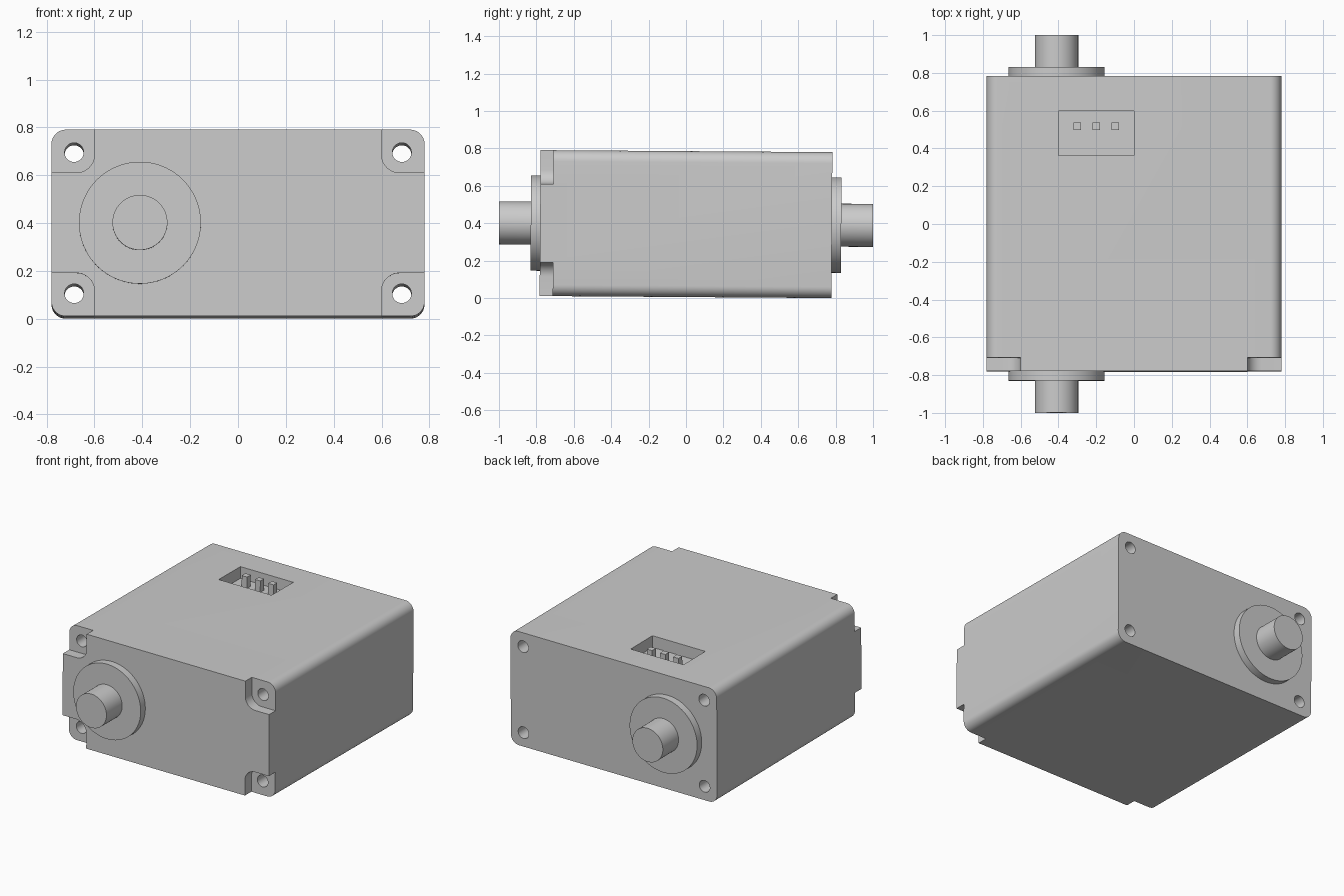
import bpy, bmesh
from math import pi, radians
from mathutils import Matrix

cube = bpy.data.objects.get("Cube")
if cube:
    bpy.data.objects.remove(cube, do_unlink=True)

HALF_W, HALF_D, HALF_H = 0.78, 0.78, 0.39
SHAFT_X = -0.41
TILT = -0.007
# the whole housing leans back very slightly, resting on its rear bottom edge
PLACE = Matrix.Translation((0, 0, HALF_H - HALF_D * TILT)) @ Matrix.Rotation(TILT, 4, 'X')


def finish(name, bm):
    bmesh.ops.recalc_face_normals(bm, faces=bm.faces)
    mesh = bpy.data.meshes.new(name)
    bm.to_mesh(mesh)
    bm.free()
    obj = bpy.data.objects.new(name, mesh)
    bpy.context.collection.objects.link(obj)
    return obj


def box(name, low, high, radius=0):
    """Box between two corners, with its front-to-back edges rounded."""
    bm = bmesh.new()
    size = [h - l for l, h in zip(low, high)]
    mid = [(h + l) / 2 for l, h in zip(low, high)]
    bmesh.ops.create_cube(bm, size=1, matrix=Matrix.Translation(mid) @ Matrix.Diagonal((*size, 1)))
    if radius:
        edges = [e for e in bm.edges
                 if abs(e.verts[0].co.y - e.verts[1].co.y) > size[1] / 2]
        bmesh.ops.bevel(bm, geom=edges, offset=radius, segments=10,
                        profile=0.5, affect='EDGES')
    return finish(name, bm)


def rod(name, x, z, radius, half_length, sides=64):
    """Cylinder running front to back."""
    bm = bmesh.new()
    bmesh.ops.create_cone(bm, cap_ends=True, segments=sides, radius1=radius,
                          radius2=radius, depth=2 * half_length,
                          matrix=Matrix.Translation((x, 0, z)) @ Matrix.Rotation(pi / 2, 4, 'X'))
    return finish(name, bm)


def cut(obj, cutter):
    mod = obj.modifiers.new("cut", 'BOOLEAN')
    mod.operation = 'DIFFERENCE'
    mod.solver = 'EXACT'
    mod.object = cutter
    bpy.context.view_layer.update()
    graph = bpy.context.evaluated_depsgraph_get()
    mesh = bpy.data.meshes.new_from_object(obj.evaluated_get(graph))
    obj.modifiers.clear()
    obj.data = mesh
    bpy.data.objects.remove(cutter, do_unlink=True)


# housing with rounded long edges
housing = box("housing", (-HALF_W, -HALF_D, -HALF_H), (HALF_W, HALF_D, HALF_H), 0.06)

# corner recesses on the front and screw holes right through
for sx in (-1, 1):
    for sz in (-1, 1):
        xs = sorted((sx * 0.6, sx * 1.1))
        zs = sorted((sz * 0.21, sz * 0.8))
        cut(housing, box("recess_cutter", (xs[0], -1, zs[0]), (xs[1], -0.71, zs[1]), 0.075))
        cut(housing, rod("hole_cutter", sx * 0.685, sz * 0.295, 0.04, 1, 32))

# connector socket sunk into the top
SOCKET_FLOOR = HALF_H - 0.08
cut(housing, box("socket_cutter", (-0.4, 0.36, SOCKET_FLOOR), (0, 0.595, 0.6)))
parts = [housing]

# connector pins
for i in range(3):
    x, y, r = -0.3 + 0.1 * i, 0.515, 0.02
    parts.append(box(f"pin_{i + 1}", (x - r, y - r, SOCKET_FLOOR - 0.01),
                     (x + r, y + r, HALF_H - 0.002)))

# bearing collars and output shaft, showing at both ends
parts.append(rod("bearing_collar", SHAFT_X, 0, 0.255, 0.83, 96))
parts.append(rod("output_shaft", SHAFT_X, 0, 0.115, 1))

bpy.ops.object.select_all(action='DESELECT')
for part in parts:
    part.data.transform(PLACE)
    part.select_set(True)
bpy.context.view_layer.objects.active = housing
bpy.ops.object.shade_smooth_by_angle(angle=radians(30))
